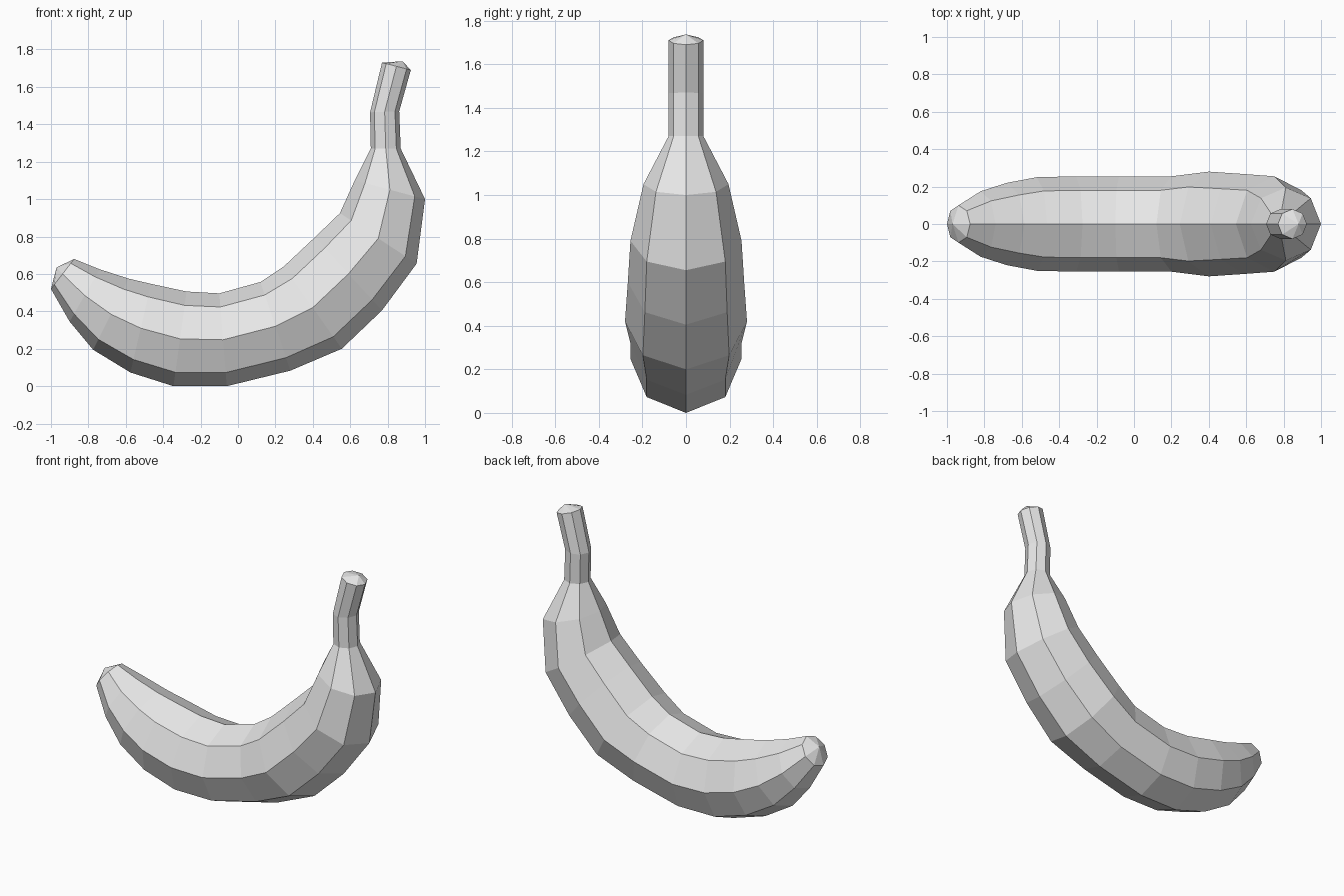
import bpy, bmesh, math
from mathutils import Vector

if "Cube" in bpy.data.objects:
    bpy.data.objects.remove(bpy.data.objects["Cube"])

# Cross-sections from blossom end to stem end:
# outer edge (x, z), centre (x, z), half width in y
RINGS = [
    ((-1.00, 0.52), (-0.938, 0.60), 0.10),
    ((-0.90, 0.345), (-0.82, 0.485), 0.175),
    ((-0.775, 0.195), (-0.68, 0.385), 0.22),
    ((-0.575, 0.073), (-0.52, 0.31), 0.25),
    ((-0.345, 0.0), (-0.31, 0.253), 0.255),
    ((-0.06, 0.0), (-0.08, 0.248), 0.255),
    ((0.28, 0.083), (0.20, 0.32), 0.255),
    ((0.555, 0.20), (0.40, 0.42), 0.28),
    ((0.77, 0.405), (0.59, 0.60), 0.267),
    ((0.955, 0.655), (0.75, 0.79), 0.255),
    ((1.00, 1.00), (0.812, 1.05), 0.195),
    ((0.87, 1.27), (0.79, 1.27), 0.08),
    ((0.862, 1.47), (0.784, 1.467), 0.08),
    ((0.924, 1.69), (0.847, 1.71), 0.08),
]
SIDES = 8

peel = bpy.data.materials.new("grey peel")
peel.diffuse_color = (0.8, 0.8, 0.8, 1)
peel.use_nodes = True
peel.node_tree.nodes["Principled BSDF"].inputs["Base Color"].default_value = peel.diffuse_color

bm = bmesh.new()


def add_ring(outer, centre, half_width):
    """Octagon spanned by the outer direction and the y axis."""
    c = Vector((centre[0], 0, centre[1]))
    u = Vector((outer[0], 0, outer[1])) - c
    v = Vector((0, half_width, 0))
    angles = [2 * math.pi * i / SIDES for i in range(SIDES)]
    return [bm.verts.new(c + u * math.cos(a) + v * math.sin(a)) for a in angles]


def add_cap(ring, apex):
    """Close an end with a shallow pointed fan."""
    tip = bm.verts.new(apex)
    for i in range(SIDES):
        bm.faces.new((ring[i], ring[(i + 1) % SIDES], tip))


# Body and stem skin
rings = [add_ring(*r) for r in RINGS]
for a, b in zip(rings, rings[1:]):
    for i in range(SIDES):
        j = (i + 1) % SIDES
        bm.faces.new((a[i], a[j], b[j], b[i]))

# Blossom end and stem end
add_cap(rings[0], (-0.97, 0, 0.635))
add_cap(rings[-1], (0.88, 0, 1.737))

bmesh.ops.recalc_face_normals(bm, faces=bm.faces)
mesh = bpy.data.meshes.new("banana")
bm.to_mesh(mesh)
bm.free()
mesh.materials.append(peel)
banana = bpy.data.objects.new("banana", mesh)
bpy.context.collection.objects.link(banana)
